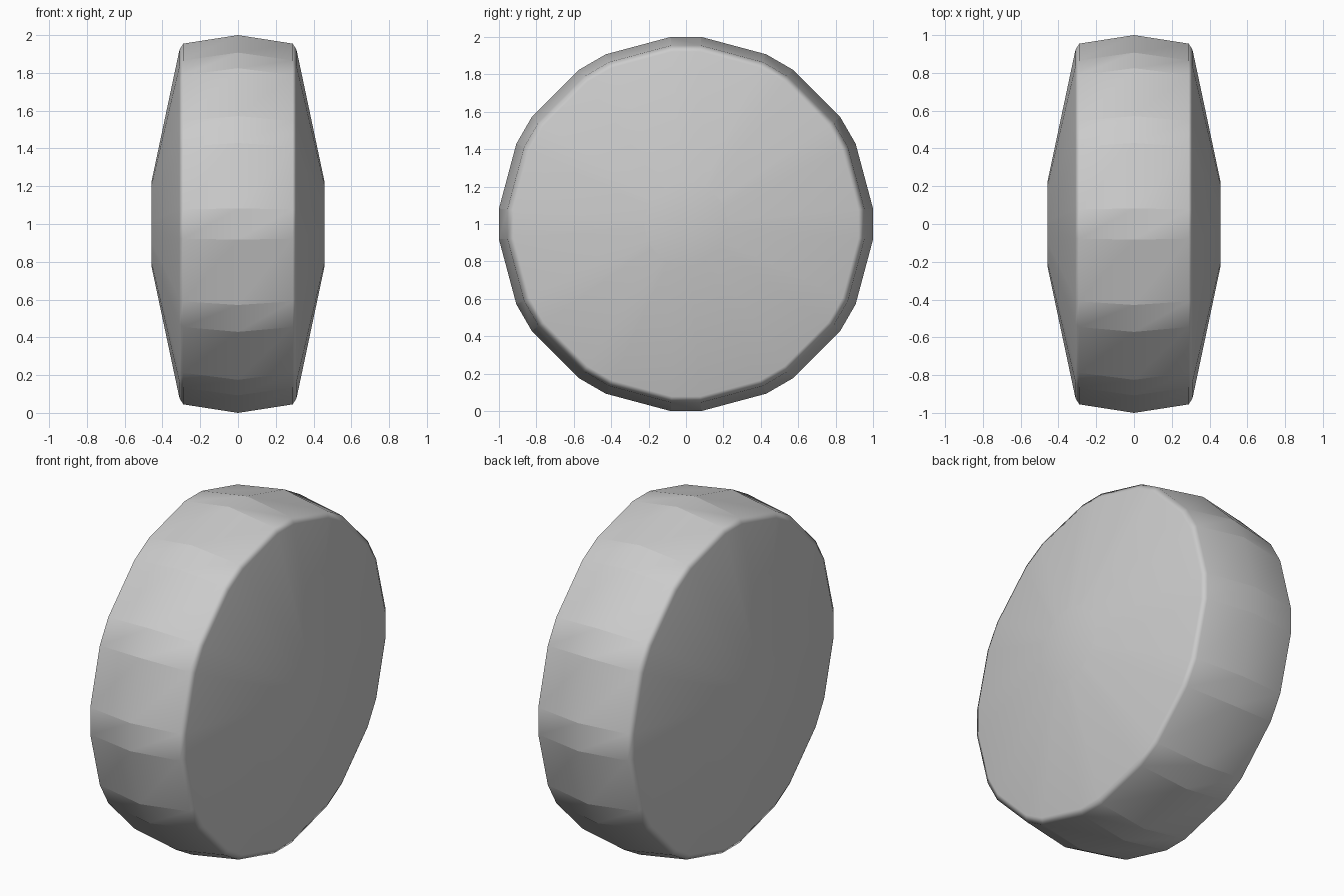
import bpy, bmesh, math

if "Cube" in bpy.data.objects:
    bpy.data.objects.remove(bpy.data.objects["Cube"])

# Wheel cross-section: (x, radius), left hub to right hub
half = [(0.29, 0.958), (0.31, 0.925), (0.458, 0.225)]
profile = [(-x, r) for x, r in reversed(half)] + [(0.0, 1.0034)] + half

# Twelve-sided outline with every corner chamfered
angles = [math.radians(30 * i + d) for i in range(12) for d in (-4.7, 4.7)]
n = len(angles)

bm = bmesh.new()
rings = [[bm.verts.new((x, r * math.sin(a), 1 + r * math.cos(a))) for a in angles]
         for x, r in profile]

# Tread and conical sides
for k in range(len(rings) - 1):
    for i in range(n):
        j = (i + 1) % n
        bm.faces.new((rings[k][i], rings[k][j], rings[k + 1][j], rings[k + 1][i]))

# Flat hub discs
bm.faces.new(rings[0])
bm.faces.new(rings[-1])
bmesh.ops.recalc_face_normals(bm, faces=bm.faces)

# Smooth everywhere except across the tread facets
for f in bm.faces:
    f.smooth = True
for e in bm.edges:
    a, b = e.verts
    if abs(a.co.x - b.co.x) > 0.2 and max(abs(a.co.x), abs(b.co.x)) < 0.3:
        e.smooth = False

mesh = bpy.data.meshes.new("wheel")
bm.to_mesh(mesh)
bm.free()
wheel = bpy.data.objects.new("wheel", mesh)
bpy.context.collection.objects.link(wheel)

# Keep the large faces flat while the rim stays soft
mod = wheel.modifiers.new("weighted_normals", 'WEIGHTED_NORMAL')
mod.keep_sharp = True
